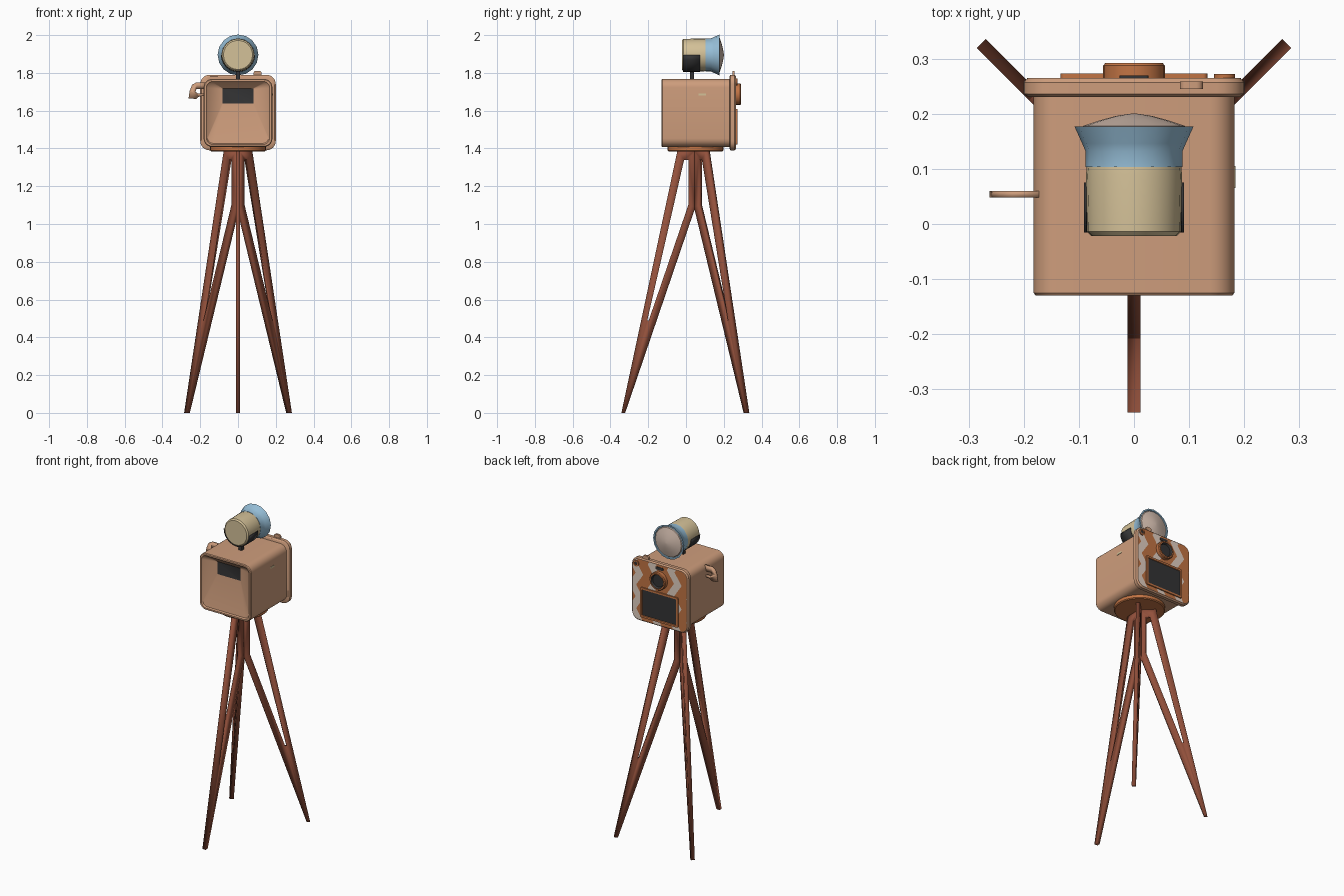
import bpy, bmesh, math
from mathutils import Vector

if "Cube" in bpy.data.objects:
    bpy.data.objects.remove(bpy.data.objects["Cube"])


def lin(c):
    c /= 255
    return c / 12.92 if c <= 0.04045 else ((c + 0.055) / 1.055) ** 2.4


def mat(name, r, g, b):
    m = bpy.data.materials.new(name)
    m.diffuse_color = (lin(r), lin(g), lin(b), 1)
    m.use_nodes = True
    m.node_tree.nodes["Principled BSDF"].inputs["Base Color"].default_value = m.diffuse_color
    return m


TAN = mat("tan shell", 206, 157, 124)
WOOD = mat("red brown wood", 146, 80, 59)
ORANGE = mat("burnt orange", 194, 116, 68)
WHITE = mat("off white", 226, 208, 194)
CREAM = mat("cream", 212, 193, 152)
BLUE = mat("light blue", 150, 190, 215)
LENS = mat("pale pink lens", 208, 186, 172)
BLACK = mat("charcoal", 52, 52, 53)


def finish(name, bm, mats, angle=35):
    me = bpy.data.meshes.new(name)
    bm.to_mesh(me)
    bm.free()
    ob = bpy.data.objects.new(name, me)
    bpy.context.collection.objects.link(ob)
    for m in mats:
        me.materials.append(m)
    bpy.ops.object.select_all(action='DESELECT')
    ob.select_set(True)
    bpy.context.view_layer.objects.active = ob
    bpy.ops.object.shade_smooth_by_angle(angle=math.radians(angle))
    return ob


def loft(name, rings, mats, bands=None, end=0, angle=35):
    """Skin a list of equal rings, capped at both ends; bands = material per band."""
    bm = bmesh.new()
    vs = [[bm.verts.new(p) for p in r] for r in rings]
    n = len(rings[0])
    for k in range(len(vs) - 1):
        for i in range(n):
            j = (i + 1) % n
            f = bm.faces.new((vs[k][i], vs[k][j], vs[k + 1][j], vs[k + 1][i]))
            f.material_index = bands[k] if bands else 0
    bm.faces.new(vs[0])
    bm.faces.new(vs[-1]).material_index = end
    bmesh.ops.recalc_face_normals(bm, faces=bm.faces)
    return finish(name, bm, mats, angle)


def rrect(y, hw, hh, cz, r, cx=0, n=6):
    """Rounded rectangle ring facing y."""
    pts = []
    for q, (sx, sz) in enumerate(((1, 1), (-1, 1), (-1, -1), (1, -1))):
        for i in range(n + 1):
            a = (q + i / n) * math.pi / 2
            pts.append(Vector((cx + sx * (hw - r) + r * math.cos(a), y,
                               cz + sz * (hh - r) + r * math.sin(a))))
    return pts


def circ(y, r, cz, cx=0, n=24):
    return [Vector((cx + r * math.sin(2 * math.pi * i / n), y,
                    cz + r * math.cos(2 * math.pi * i / n))) for i in range(n)]


def disc(z, r, cy, n=32):
    return [Vector((r * math.cos(2 * math.pi * i / n), cy + r * math.sin(2 * math.pi * i / n), z))
            for i in range(n)]


def box(name, x0, x1, y0, y1, z0, z1, m):
    ring = lambda y: [Vector(p) for p in ((x0, y, z0), (x1, y, z0), (x1, y, z1), (x0, y, z1))]
    return loft(name, [ring(y0), ring(y1)], [m])


def solid(name, pts, faces, thick, m, angle=35):
    """Flat outline in x-z given thickness along y."""
    bm = bmesh.new()
    vs = [bm.verts.new((x, 0, z)) for x, z in pts]
    for f in faces:
        bm.faces.new([vs[i] for i in f])
    bmesh.ops.recalc_face_normals(bm, faces=bm.faces)
    ob = finish(name, bm, [m], angle)
    mod = ob.modifiers.new("thickness", 'SOLIDIFY')
    mod.thickness, mod.offset = thick, 0
    return ob


# tripod legs: forked bars with a long slit
outer = [(0, 1.39), (0.095, 1.39), (0.392, 0), (0.372, 0), (0, 1.09)]
inner = [(0.038, 1.34), (0.060, 1.34), (0.255, 0.49), (0.247, 0.49), (0.038, 1.10)]
quads = [(i, (i + 1) % 5, 5 + (i + 1) % 5, 5 + i) for i in range(5)]
for name, deg in (("front_leg", -90), ("back_leg_right", 45), ("back_leg_left", 135)):
    leg = solid(name, outer + inner, quads, 0.023, WOOD)
    leg.location = (0, 0.05, 0)
    leg.rotation_euler = (0, 0, math.radians(deg))

# round mounting plate
loft("mount_disc", [disc(1.385, 0.143, 0.05), disc(1.39, 0.148, 0.05), disc(1.412, 0.148, 0.05)], [ORANGE])

# body shell with shallow sloped recess ending in a dark panel
ZB = 1.588
loft("body_shell", [rrect(0.235, 0.182, 0.180, ZB, 0.045), rrect(-0.125, 0.182, 0.180, ZB, 0.045),
                    rrect(-0.13, 0.178, 0.176, ZB, 0.042), rrect(-0.13, 0.168, 0.167, ZB, 0.035),
                    rrect(-0.122, 0.162, 0.161, ZB, 0.03), rrect(-0.09, 0.082, 0.040, 1.677, 0.003)],
     [TAN, BLACK], end=1)

# face plate
ZP = 1.59
loft("face_plate", [rrect(0.230, 0.192, 0.192, ZP, 0.045), rrect(0.236, 0.2, 0.2, ZP, 0.05),
                    rrect(0.257, 0.2, 0.2, ZP, 0.05), rrect(0.265, 0.193, 0.193, ZP, 0.045)], [TAN])

# zigzag striped panel: cut into bands, then slanted stripes in each band
bm = bmesh.new()
bm.faces.new([bm.verts.new(p) for p in rrect(0.266, 0.191, 0.191, ZP, 0.044)])
H, AMP, PER, W = 0.075, 0.05, 0.135, 0.4
Z0 = ZP - 0.2


def shift(k):
    return AMP * (k % 2) - 0.02


def geom(fs):
    return list({v for f in fs for v in f.verts}) + list({e for f in fs for e in f.edges}) + fs


for k in range(1, 6):
    bmesh.ops.bisect_plane(bm, geom=geom(list(bm.faces)), plane_co=(0, 0, Z0 + k * H), plane_no=(0, 0, 1))


def band(f):
    return int((f.calc_center_median().z - Z0) // H)


for k in range(6):
    d = shift(k + 1) - shift(k)
    for s in range(-3, 4):
        for part in (0, W):
            fs = [f for f in bm.faces if band(f) == k]
            if fs:
                bmesh.ops.bisect_plane(bm, geom=geom(fs), plane_no=Vector((H, 0, -d)).normalized(),
                                       plane_co=((s + part) * PER + shift(k), 0.266, Z0 + k * H))
for f in bm.faces:
    c, k = f.calc_center_bounds(), band(f)
    c = f.calc_center_median_weighted() if len(f.verts) > 4 else f.calc_center_median()
    t = (c.z - Z0) / H - k
    u = (c.x - shift(k) * (1 - t) - shift(k + 1) * t) / PER
    f.material_index = 1 if u % 1 < W else 0
    f.normal_update()
    if f.normal.y < 0:
        f.normal_flip()
finish("zigzag_panel", bm, [ORANGE, WHITE])

# screen with raised frame
ZS = 1.515
loft("screen", [rrect(0.262, 0.133, 0.095, ZS, 0.008), rrect(0.273, 0.133, 0.095, ZS, 0.008),
                rrect(0.273, 0.121, 0.083, ZS, 0.004), rrect(0.269, 0.119, 0.081, ZS, 0.003)],
     [ORANGE, BLACK], end=1)

# camera lens, sensor window, corner knob
loft("camera_lens", [circ(0.262, 0.056, 1.687), circ(0.287, 0.056, 1.687), circ(0.292, 0.052, 1.687),
                     circ(0.292, 0.044, 1.687), circ(0.280, 0.038, 1.687)],
     [ORANGE, BLACK], bands=[0, 0, 0, 1], end=1)
loft("sensor_window", [rrect(0.262, 0.026, 0.009, 1.760, 0.004), rrect(0.269, 0.026, 0.009, 1.760, 0.004)], [BLACK])
loft("corner_knob", [circ(0.262, 0.019, 1.752, 0.164, 16), circ(0.272, 0.019, 1.752, 0.164, 16),
                     circ(0.272, 0.011, 1.752, 0.164, 16), circ(0.269, 0.010, 1.752, 0.164, 16)],
     [ORANGE, BLACK], end=1)

# shutter button on the top edge
loft("top_button", [rrect(0.245, 0.021, 0.018, 1.793, 0.012, 0.104), rrect(0.258, 0.021, 0.018, 1.793, 0.012, 0.104)],
     [TAN])

# side hook handle and small side label
hook = [(-0.17, 1.75), (-0.22, 1.75), (-0.243, 1.737), (-0.256, 1.705), (-0.262, 1.665), (-0.222, 1.662),
        (-0.207, 1.674), (-0.17, 1.680), (-0.17, 1.690), (-0.212, 1.690), (-0.225, 1.700), (-0.220, 1.714),
        (-0.17, 1.716)]
solid("hook_handle", hook, [range(len(hook))], 0.012, TAN).location.y = 0.054
box("side_label", 0.178, 0.184, 0.065, 0.105, 1.680, 1.692, CREAM)

# lamp: cream housing, blue flared shade, domed lens
ZL, N = 1.895, 16
loft("lamp_housing", [circ(y, r, ZL, 0, 24) for y, r in
                      ((-0.022, 0.077), (-0.014, 0.085), (0.09, 0.087), (0.11, 0.085))], [CREAM])
loft("lamp_shade", [circ(y, r, ZL, 0, N) for y, r in
                    ((0.103, 0.088), (0.132, 0.088), (0.146, 0.094), (0.177, 0.108), (0.177, 0.099), (0.172, 0.096))],
     [BLUE])
loft("lamp_lens", [circ(y, r, ZL, 0, N) for y, r in
                   ((0.171, 0.097), (0.178, 0.092), (0.188, 0.062), (0.196, 0.032), (0.2, 0.006))], [LENS])

# lamp yoke: half band under the housing, on a post
arc = []
for r in (0.0865, 0.0905):
    arc += [(r * math.cos(math.pi * (1 + i / 12)), ZL + r * math.sin(math.pi * (1 + i / 12))) for i in range(13)]
solid("lamp_yoke", arc, [(i, i + 1, i + 14, i + 13) for i in range(12)], 0.09, BLACK).location.y = 0.03
box("lamp_post", -0.011, 0.011, 0.02, 0.043, 1.76, 1.812, BLACK)
